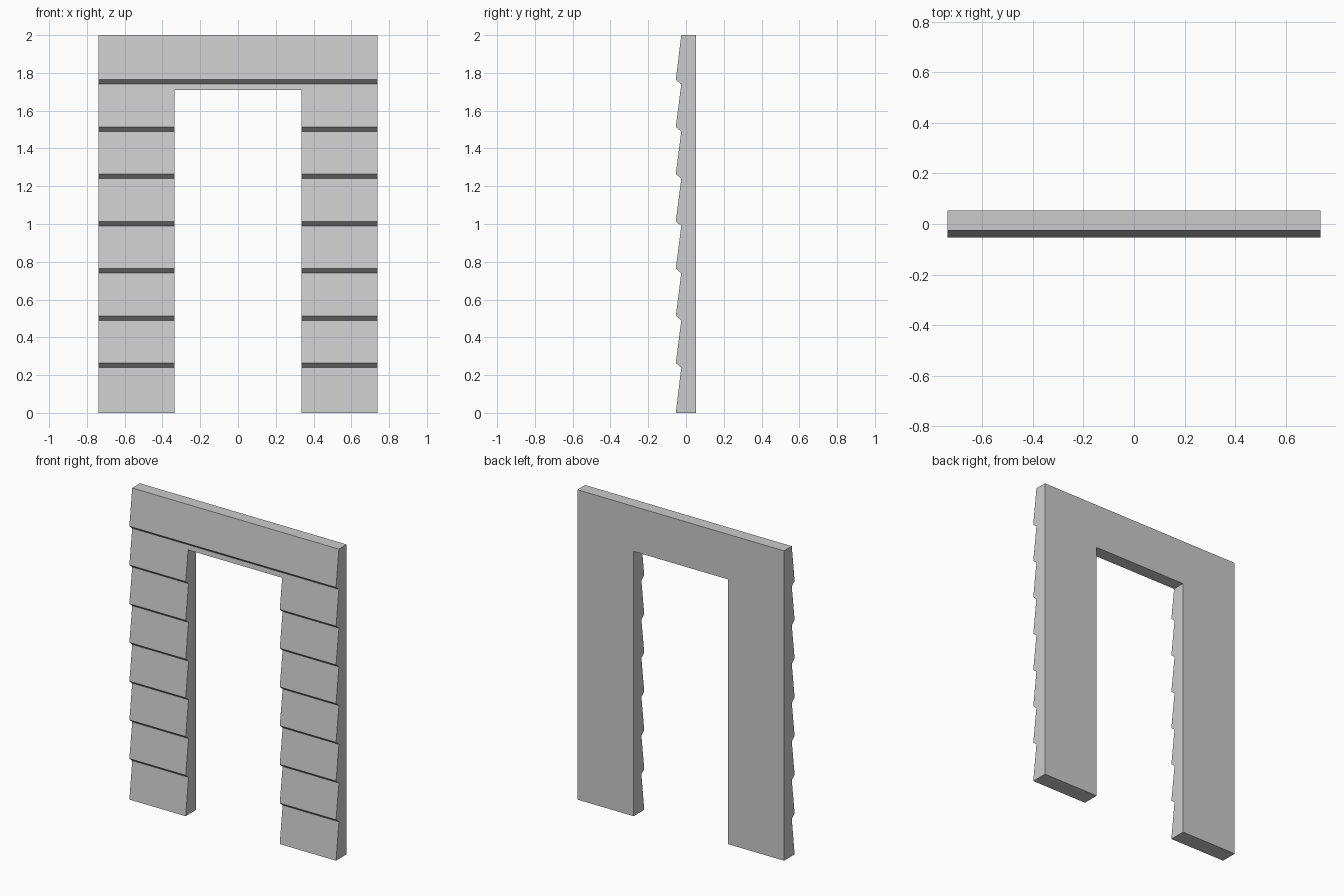
import bpy, bmesh

if "Cube" in bpy.data.objects:
    bpy.data.objects.remove(bpy.data.objects["Cube"])

HALF_W, HEIGHT = 0.738, 2.0
BACK, LIP, RECESS = 0.054, -0.054, -0.025
BOARDS = 8
PITCH = HEIGHT / BOARDS
OPEN_HALF, OPEN_TOP = 0.336, 1.709


def prism(name, profile, half_width):
    """Extrude a (y, z) profile along x, centred on x = 0."""
    bm = bmesh.new()
    face = bm.faces.new([bm.verts.new((-half_width, y, z)) for y, z in profile])
    ext = bmesh.ops.extrude_face_region(bm, geom=[face], use_keep_orig=True)
    moved = [v for v in ext["geom"] if isinstance(v, bmesh.types.BMVert)]
    bmesh.ops.translate(bm, verts=moved, vec=(2 * half_width, 0, 0))
    bmesh.ops.recalc_face_normals(bm, faces=bm.faces[:])
    mesh = bpy.data.meshes.new(name)
    bm.to_mesh(mesh)
    bm.free()
    obj = bpy.data.objects.new(name, mesh)
    bpy.context.collection.objects.link(obj)
    return obj


# Sawtooth clapboard section: each board leans back towards its top
profile = [(BACK, HEIGHT), (BACK, 0)]
for i in range(BOARDS):
    bottom = i * PITCH + (0.014 if i else 0)
    top = (i + 1) * PITCH - (0.010 if i < BOARDS - 1 else 0)
    profile += [(LIP, bottom), (RECESS, top)]
wall = prism("clapboard_wall", profile, HALF_W)

# Doorway opening, cut through from the ground up
cutter = prism("doorway_cutter",
               [(-0.3, -0.2), (0.3, -0.2), (0.3, OPEN_TOP), (-0.3, OPEN_TOP)],
               OPEN_HALF)
cut = wall.modifiers.new("doorway", "BOOLEAN")
cut.operation = "DIFFERENCE"
cut.solver = "EXACT"
cut.object = cutter
bpy.context.view_layer.objects.active = wall
bpy.ops.object.modifier_apply(modifier=cut.name)
bpy.data.objects.remove(cutter, do_unlink=True)
